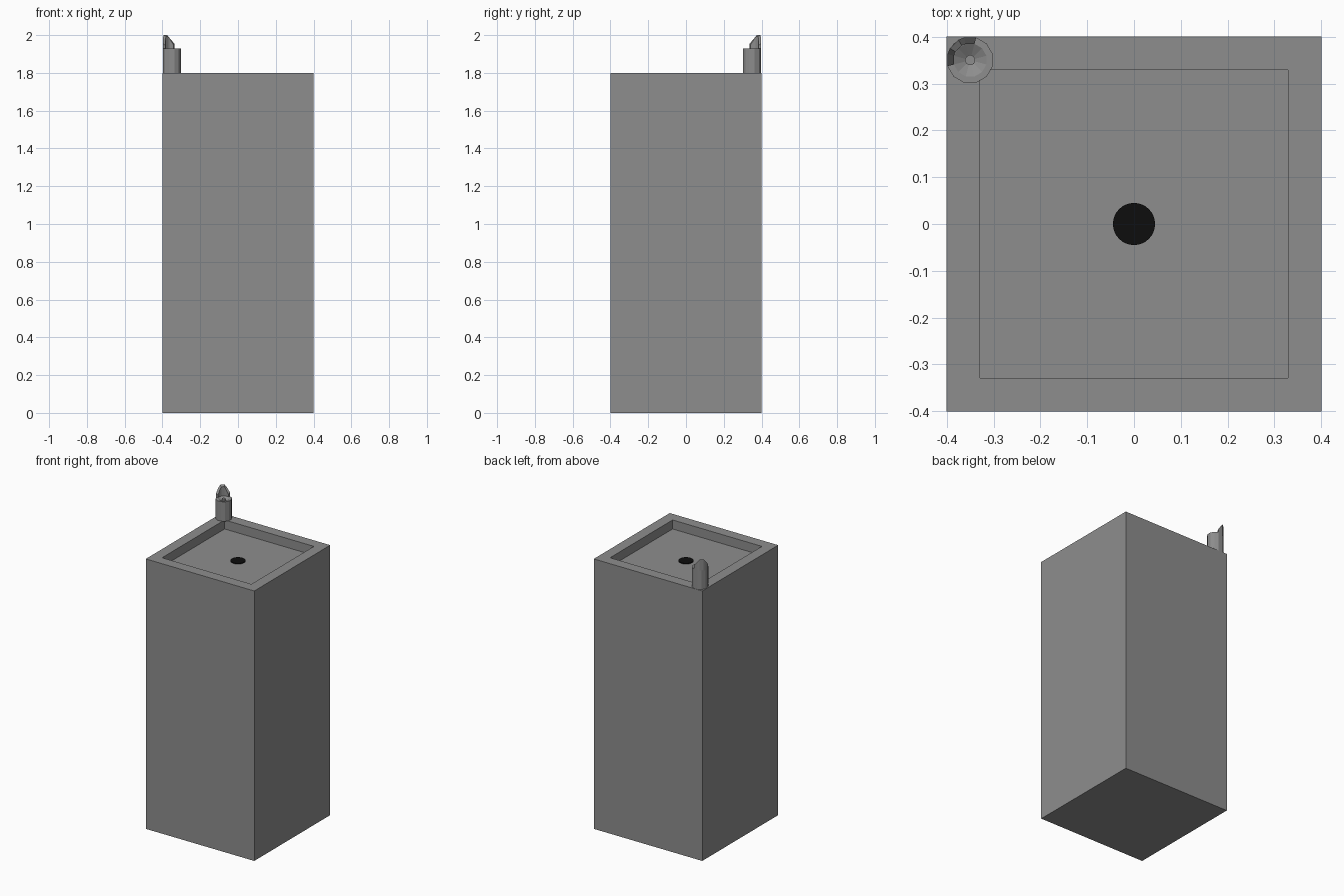
import bpy, bmesh, math
from mathutils import Vector

if "Cube" in bpy.data.objects:
    bpy.data.objects.remove(bpy.data.objects["Cube"])


def material(name, value):
    m = bpy.data.materials.new(name)
    m.diffuse_color = (value, value, value, 1)
    m.use_nodes = True
    m.node_tree.nodes["Principled BSDF"].inputs["Base Color"].default_value = m.diffuse_color
    return m


GREY = material("grey_stone", 0.27)
BLACK = material("drain_black", 0.004)


def finish(bm, name, mat, location=(0, 0, 0)):
    bmesh.ops.recalc_face_normals(bm, faces=bm.faces)
    mesh = bpy.data.meshes.new(name)
    bm.to_mesh(mesh)
    bm.free()
    mesh.materials.append(mat)
    obj = bpy.data.objects.new(name, mesh)
    obj.location = location
    bpy.context.collection.objects.link(obj)
    return obj


# Pedestal with a square basin sunk into the top
bm = bmesh.new()
bmesh.ops.create_cube(bm, size=1)
bmesh.ops.scale(bm, vec=(0.8, 0.8, 1.8), verts=bm.verts)
bmesh.ops.translate(bm, vec=(0, 0, 0.9), verts=bm.verts)
top = max(bm.faces, key=lambda f: f.calc_center_median().z)
bmesh.ops.inset_region(bm, faces=[top], thickness=0.1)
floor = bmesh.ops.extrude_face_region(bm, geom=[top])["geom"]
bmesh.ops.translate(bm, vec=(0, 0, -0.06),
                    verts=[g for g in floor if isinstance(g, bmesh.types.BMVert)])
if top.is_valid:
    bm.faces.remove(top)
finish(bm, "pedestal", GREY)

# Drain plate on the basin floor
bm = bmesh.new()
bmesh.ops.create_cone(bm, cap_ends=True, segments=32, radius1=0.045,
                      radius2=0.045, depth=0.006)
finish(bm, "drain", BLACK, (0, 0, 1.742))

# Spout: a faceted post with a shallow funnel and a small central nozzle
SIDES = 12
CORNER = (-0.35, 0.35, 1.8)
profile = [(0.05, 0), (0.05, 0.13), (0.036, 0.13), (0.011, 0.115), (0.011, 0.13)]
bm = bmesh.new()
rings = []
for r, z in profile:
    rings.append([bm.verts.new((r * math.cos(math.tau * (i + 0.5) / SIDES),
                                r * math.sin(math.tau * (i + 0.5) / SIDES), z))
                  for i in range(SIDES)])
for a, b in zip(rings, rings[1:]):
    for i in range(SIDES):
        j = (i + 1) % SIDES
        bm.faces.new((a[i], a[j], b[j], b[i]))
bm.faces.new(rings[0])
bm.faces.new(rings[-1])
finish(bm, "spout", GREY, CORNER)

# Hood: pointed curved guard around the outer corner of the spout
bm = bmesh.new()
sections = []
for offset, height in [(-60, 0.155), (-30, 0.185), (-15, 0.2),
                       (15, 0.2), (30, 0.185), (60, 0.155)]:
    a = math.radians(135 + offset)
    d = Vector((math.cos(a), math.sin(a), 0))
    sections.append([bm.verts.new(d * r + Vector((0, 0, z))) for r, z in
                     [(0.05, 0.125), (0.05, height),
                      (0.036, height - 0.008), (0.036, 0.125)]])
for a, b in zip(sections, sections[1:]):
    for i in range(4):
        j = (i + 1) % 4
        bm.faces.new((a[i], a[j], b[j], b[i]))
bm.faces.new(sections[0])
bm.faces.new(sections[-1])
finish(bm, "spout_hood", GREY, CORNER)
